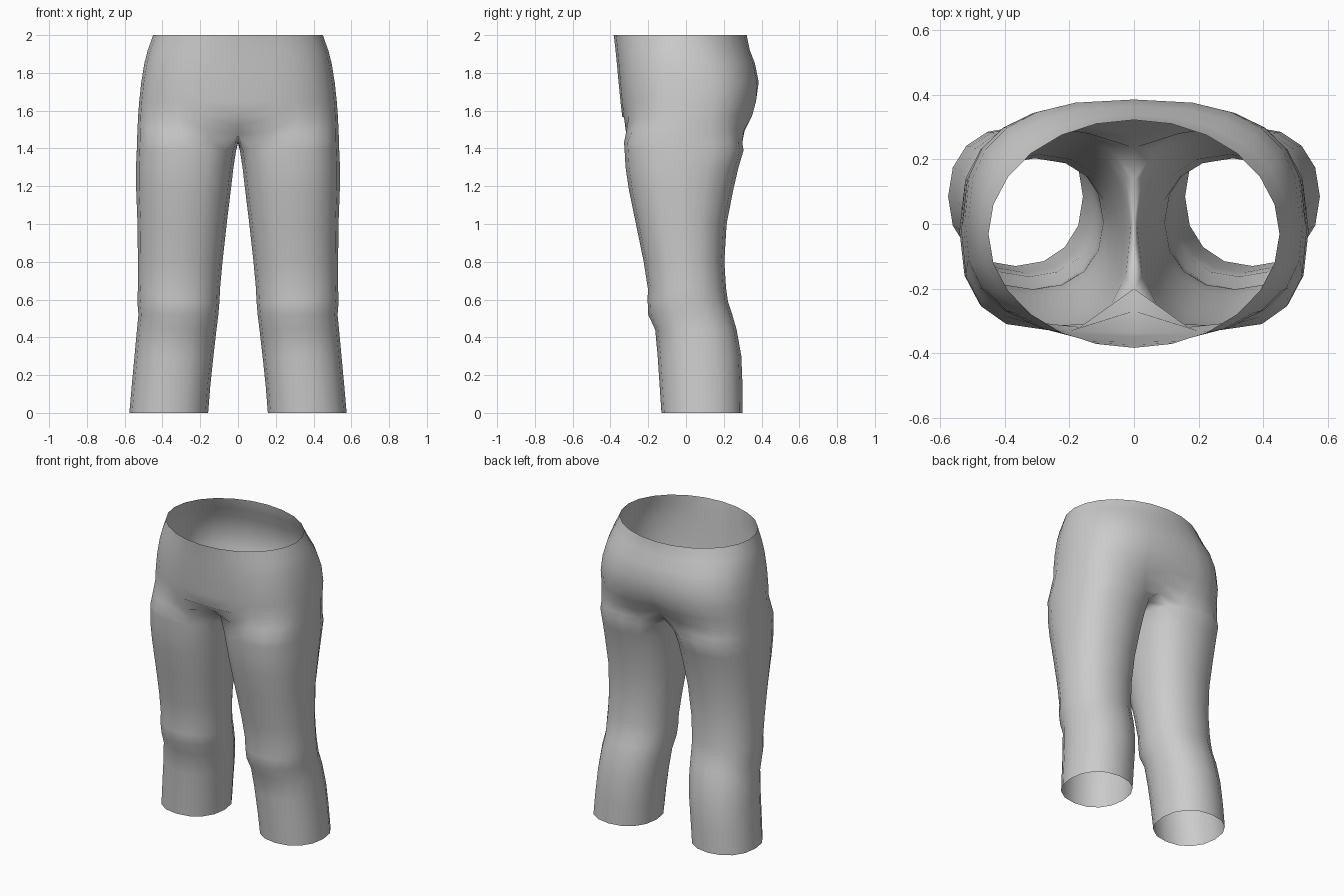
import bpy, bmesh
from math import sin, cos, radians

if "Cube" in bpy.data.objects:
    bpy.data.objects.remove(bpy.data.objects["Cube"])

OUT = 12   # segments round the outside of one half
INN = 4    # extra segments round the inner leg


def oval(cx, a, front, back, n, deg):
    """Point on a squared-off oval; -90 degrees is the front, 0 the outside."""
    c, s = cos(radians(deg)), sin(radians(deg))
    yc, b = (front + back) / 2, (back - front) / 2
    e = 2 / n
    x = cx + a * abs(c) ** e * (1 if c > 0 else -1)
    y = yc + b * abs(s) ** e * (1 if s > 0 else -1)
    return x, y


def pelvis_ring(z, half_w, front, back, n, cleft=0.0):
    pts = []
    for i in range(OUT + 1):
        x, y = oval(0, half_w, front, back, n, -90 + 180 * i / OUT)
        if i in (0, OUT):
            x = 0
        if i == OUT:
            y -= cleft
        pts.append((x, y, z))
    return pts


def leg_ring(z, inner, outer, front, back, n):
    degs = [-135 + 270 * i / OUT for i in range(OUT + 1)]
    degs += [135 + 90 * i / INN for i in range(1, INN)]
    return [(*oval((inner + outer) / 2, (outer - inner) / 2, front, back, n, d), z)
            for d in degs]


# Pelvis: height, half width, front y, back y, squareness, cleft depth
pelvis = [pelvis_ring(*r) for r in [
    (2.00, 0.450, -0.383, 0.322, 2.0),
    (1.98, 0.456, -0.380, 0.325, 2.05),
    (1.92, 0.478, -0.373, 0.338, 2.2),
    (1.85, 0.496, -0.366, 0.365, 2.4),
    (1.75, 0.512, -0.357, 0.385, 2.6),
    (1.65, 0.523, -0.347, 0.380, 2.7, 0.01),
    (1.57, 0.529, -0.338, 0.358, 2.7, 0.03),
]]

# Legs: height, inner x, outer x, front y, back y, squareness
legs = [leg_ring(*r) for r in [
    (1.39, 0.010, 0.536, -0.325, 0.305, 2.6),
    (1.30, 0.024, 0.540, -0.320, 0.278, 2.5),
    (1.18, 0.038, 0.539, -0.302, 0.250, 2.4),
    (1.00, 0.060, 0.532, -0.265, 0.215, 2.3),
    (0.80, 0.082, 0.530, -0.224, 0.203, 2.2),
    (0.66, 0.095, 0.530, -0.202, 0.212, 2.2),
    (0.59, 0.098, 0.533, -0.203, 0.222, 2.2),
    (0.52, 0.104, 0.527, -0.200, 0.245, 2.2),
    (0.44, 0.114, 0.535, -0.163, 0.268, 2.2),
    (0.30, 0.130, 0.548, -0.150, 0.293, 2.2),
    (0.15, 0.146, 0.562, -0.140, 0.299, 2.2),
    (0.00, 0.158, 0.575, -0.130, 0.300, 2.2),
]]

# Crotch: top of the leg, with its inner edge laid on the centre seam
crotch = leg_ring(1.43, 0.0, 0.535, -0.328, 0.298, 2.6)
crotch[0] = (0, -0.20, 1.475)
crotch[OUT] = (0, 0.235, 1.45)
for k, y in enumerate((0.14, 0.02, -0.10)):
    crotch[OUT + 1 + k] = (0, y, 1.43 + 0.01 * (k == 2))

# Transition ring between pelvis and crotch
low = pelvis_ring(1.56, 0.530, -0.337, 0.350, 2.7, 0.04)
blend = [tuple((p + q) / 2 for p, q in zip(a, b)) for a, b in zip(low, crotch)]

# Skin the rings for one half
bm = bmesh.new()
upper = [[bm.verts.new(p) for p in r] for r in pelvis + [blend]]
lower = [[bm.verts.new(p) for p in r] for r in [crotch] + legs]


def skin(top, bottom, count):
    for i in range(count):
        j, m = (i + 1) % len(bottom), (i + 1) % len(top)
        bm.faces.new((bottom[i], bottom[j], top[m], top[i]))


for a, b in zip(upper, upper[1:] + lower[:1]):
    skin(a, b, OUT)
for a, b in zip(lower, lower[1:]):
    skin(a, b, OUT + INN)

mesh = bpy.data.meshes.new("trousers")
bm.to_mesh(mesh)
bm.free()
trousers = bpy.data.objects.new("trousers", mesh)
bpy.context.collection.objects.link(trousers)
mesh.shade_smooth()

# Other half
mirror = trousers.modifiers.new("mirror", 'MIRROR')
mirror.use_clip = True
mirror.merge_threshold = 0.001
